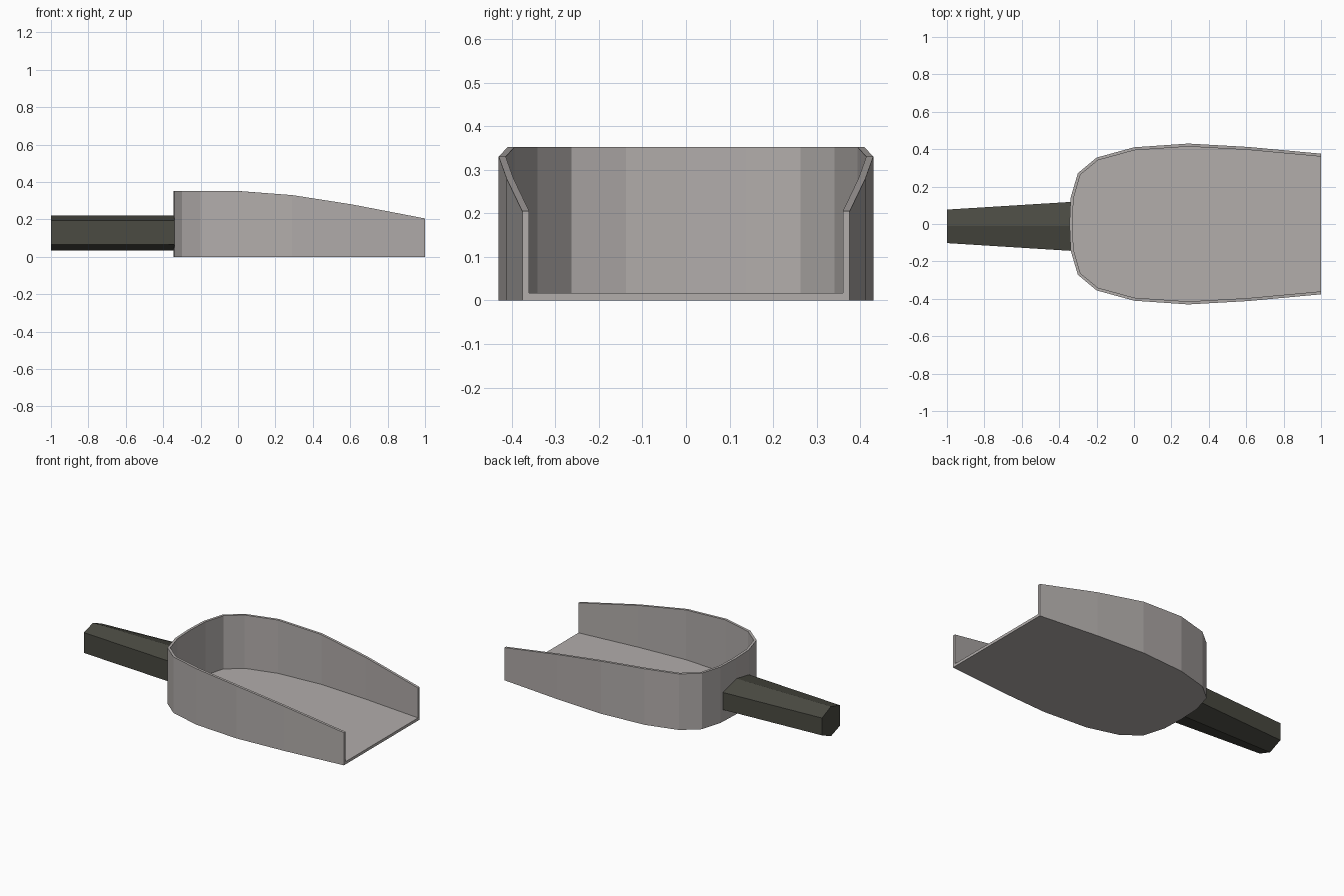
import bpy, bmesh
from mathutils import Vector

if "Cube" in bpy.data.objects:
    bpy.data.objects.remove(bpy.data.objects["Cube"])


def material(name, rgb):
    m = bpy.data.materials.new(name)
    m.diffuse_color = (*rgb, 1)
    m.use_nodes = True
    m.node_tree.nodes["Principled BSDF"].inputs["Base Color"].default_value = m.diffuse_color
    return m


def finish(bm, name, mat):
    bmesh.ops.recalc_face_normals(bm, faces=bm.faces)
    me = bpy.data.meshes.new(name)
    bm.to_mesh(me)
    bm.free()
    me.materials.append(mat)
    ob = bpy.data.objects.new(name, me)
    bpy.context.collection.objects.link(ob)


metal = material("warm grey metal", (0.445, 0.418, 0.407))
grip = material("dark olive grip", (0.068, 0.068, 0.054))

# Scoop: half outline as (x, y, rim height), mirrored into a U-shaped path
half = [(1, .376, .205), (.61, .412, .28), (.29, .43, .33), (0, .41, .352),
        (-.2, .355, .352), (-.3, .272, .352), (-.339, .14, .352)]
path = half + [(-.345, 0, .352)] + [(x, -y, z) for x, y, z in reversed(half)]
wall, floor_z = .016, .017

# Inner outline, offset inward along the mitred normal
inner = []
for i, (x, y, z) in enumerate(path):
    a, b = path[max(i - 1, 0)], path[min(i + 1, len(path) - 1)]
    d = Vector((b[0] - a[0], b[1] - a[1])).normalized()
    ix = x if i in (0, len(path) - 1) else x - d.y * wall
    inner.append((ix, y + d.x * wall, z))

bm = bmesh.new()
rings = [[bm.verts.new((x, y, 0)) for x, y, z in path],
         [bm.verts.new(p) for p in path],
         [bm.verts.new(p) for p in inner],
         [bm.verts.new((x, y, floor_z)) for x, y, z in inner]]
for r, s in zip(rings, rings[1:]):
    for i in range(len(path) - 1):
        bm.faces.new((r[i], r[i + 1], s[i + 1], s[i]))
bm.faces.new(rings[0])
bm.faces.new(rings[3])
bm.faces.new([r[0] for r in rings] + [r[-1] for r in reversed(rings)])
finish(bm, "scoop", metal)

# Handle: six-sided tapered bar, constant height, wider at the scoop
section = [(-.102, .067), (-.102, .195), (-.012, .222),
           (.077, .183), (.077, .074), (-.012, .035)]
bm = bmesh.new()
ends = [[bm.verts.new((x, -.012 + (y + .012) * k, z)) for y, z in section]
        for x, k in ((-1, 1), (-.34, 1.46))]
for i in range(6):
    j = (i + 1) % 6
    bm.faces.new((ends[0][i], ends[0][j], ends[1][j], ends[1][i]))
for e in ends:
    bm.faces.new(e)
finish(bm, "handle", grip)
